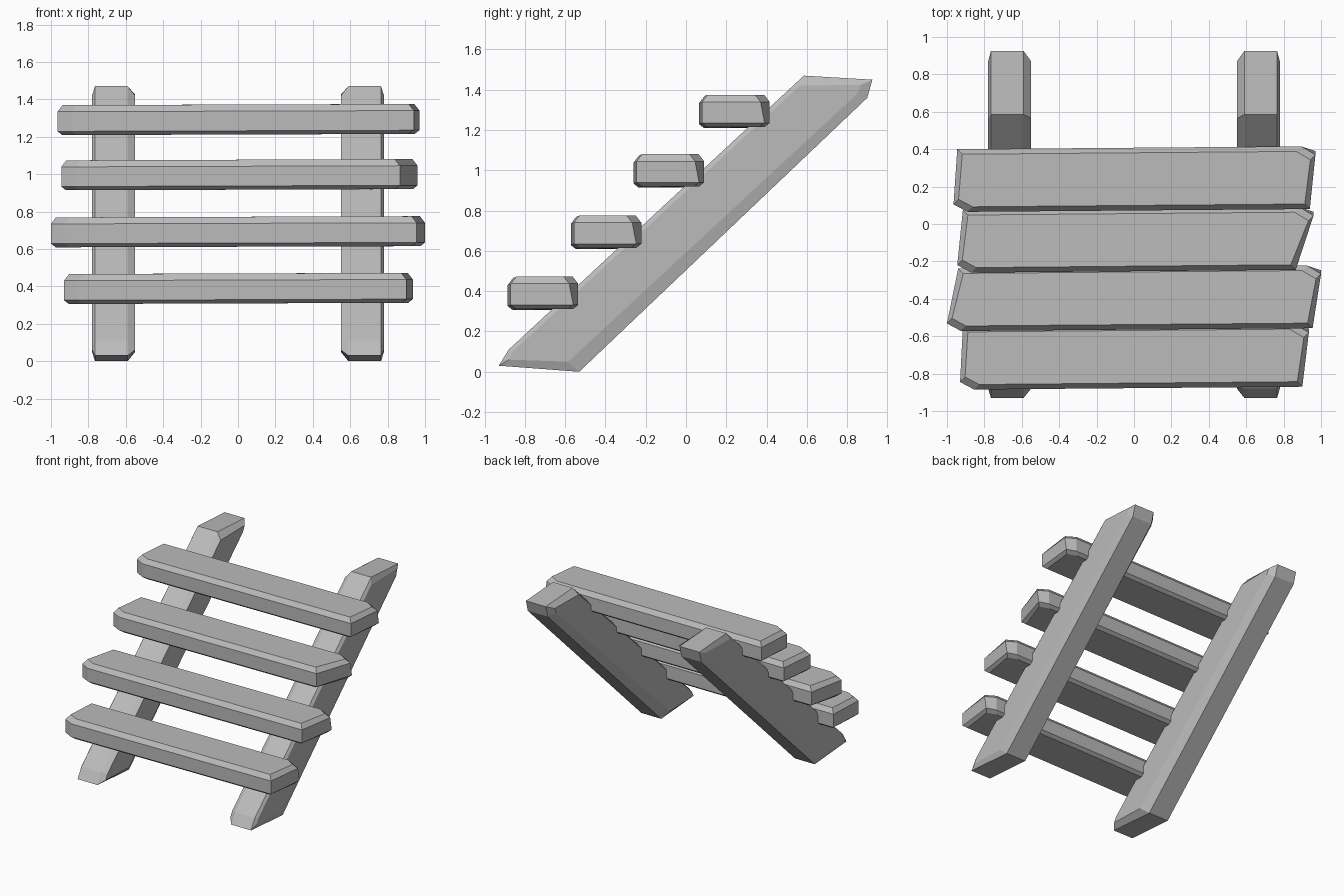
import bpy
import bmesh

cube = bpy.data.objects.get("Cube")
if cube:
    bpy.data.objects.remove(cube, do_unlink=True)

GREY = (0.5, 0.5, 0.5, 1.0)
grey = bpy.data.materials.new("plain grey")
grey.use_nodes = True
grey.diffuse_color = GREY
grey.node_tree.nodes["Principled BSDF"].inputs["Base Color"].default_value = GREY


def loft(name, rings):
    """Skin a stack of matching outlines and cap both ends."""
    bm = bmesh.new()
    loops = [[bm.verts.new(p) for p in ring] for ring in rings]
    count = len(loops[0])
    for low, high in zip(loops, loops[1:]):
        for i in range(count):
            j = (i + 1) % count
            bm.faces.new((low[i], low[j], high[j], high[i]))
    bm.faces.new(loops[0])
    bm.faces.new(loops[-1])
    bmesh.ops.recalc_face_normals(bm, faces=bm.faces)
    mesh = bpy.data.meshes.new(name)
    bm.to_mesh(mesh)
    bm.free()
    mesh.materials.append(grey)
    obj = bpy.data.objects.new(name, mesh)
    bpy.context.collection.objects.link(obj)
    return obj


# Sloping side rails: full side profile and the smaller chamfered face
full = [(-0.93, 0.03), (-0.53, 0.0), (0.90, 1.36), (0.925, 1.45), (0.585, 1.47), (-0.88, 0.11)]
small = [(-0.88, 0.06), (-0.585, 0.05), (0.85, 1.38), (0.87, 1.425), (0.565, 1.42), (-0.86, 0.10)]
for side, name in ((1, "left_rail"), (-1, "right_rail")):
    steps = ((0.55, small), (0.59, full), (0.765, full), (0.78, small))
    loft(name, [[(side * x, y, z) for y, z in outline] for x, outline in steps])


def tread(name, y, z, back_left, front_left, front_right, back_right):
    """Plank with two cut corners, slightly skewed ends and chamfered rims."""
    depth, cut = 0.35, 0.075

    def ring(height, inset, extra):
        b, f = y + depth - inset, y + inset
        return [(front_left + inset, f + 0.04, height - 0.006),
                (front_left + cut + inset, f, height - 0.006),
                (front_right - inset, f + 0.015, height),
                (back_right - inset, b - 0.025 - extra, height),
                (back_right - cut - inset, b, height),
                (back_left + inset, b - 0.015, height - 0.006)]

    loft(name, [ring(z, 0.025, 0.0), ring(z + 0.02, 0, 0.0),
                ring(z + 0.125, 0, 0.02), ring(z + 0.16, 0.027, 0.02)])


# Treads from bottom to top
tread("tread_1", -0.885, 0.312, -0.915, -0.93, 0.90, 0.935)
tread("tread_2", -0.572, 0.615, -0.94, -1.0, 0.955, 1.0)
tread("tread_3", -0.26, 0.92, -0.915, -0.945, 0.865, 0.96)
tread("tread_4", 0.065, 1.215, -0.945, -0.965, 0.94, 0.97)
